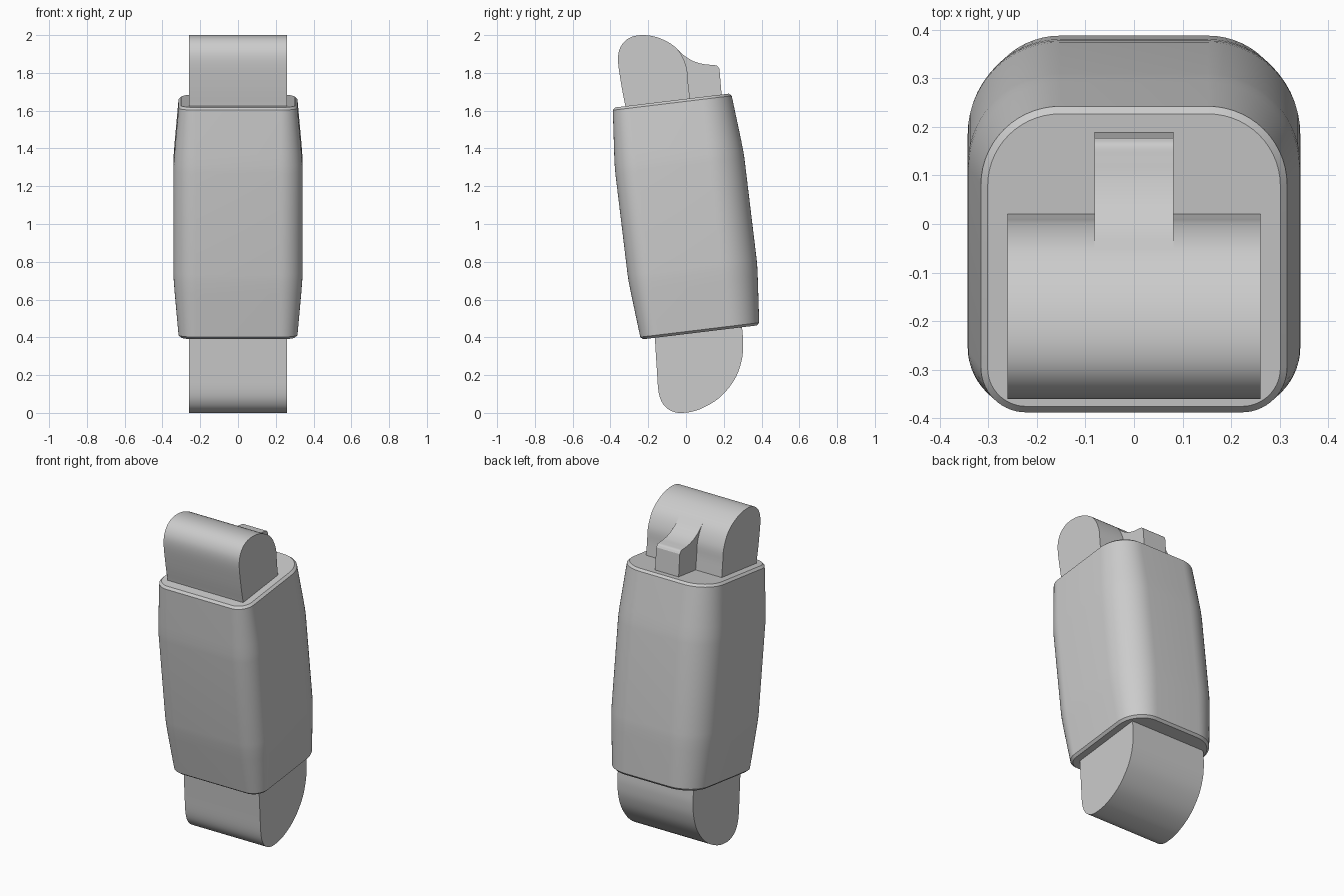
import bpy, bmesh, math
from mathutils import Vector

cube = bpy.data.objects.get("Cube")
if cube:
    bpy.data.objects.remove(cube, do_unlink=True)

grey = bpy.data.materials.new("light grey")
grey.use_nodes = True
COLOR = (0.6, 0.6, 0.6, 1)
grey.diffuse_color = COLOR
grey.node_tree.nodes["Principled BSDF"].inputs["Base Color"].default_value = COLOR


def finish(name, bm, angle=30):
    """Turn a bmesh into a smooth-shaded object with sharp edges kept."""
    bmesh.ops.recalc_face_normals(bm, faces=bm.faces)
    mesh = bpy.data.meshes.new(name)
    bm.to_mesh(mesh)
    bm.free()
    mesh.materials.append(grey)
    obj = bpy.data.objects.new(name, mesh)
    bpy.context.collection.objects.link(obj)
    bpy.ops.object.select_all(action='DESELECT')
    obj.select_set(True)
    bpy.context.view_layer.objects.active = obj
    bpy.ops.object.shade_smooth_by_angle(angle=math.radians(angle))
    return obj


def loft(name, rings):
    """Skin a list of matching closed rings and cap both ends."""
    bm = bmesh.new()
    loops = [[bm.verts.new(p) for p in ring] for ring in rings]
    n = len(loops[0])
    for a, b in zip(loops, loops[1:]):
        for i in range(n):
            j = (i + 1) % n
            bm.faces.new((a[i], a[j], b[j], b[i]))
    bm.faces.new(loops[0])
    bm.faces.new(loops[-1])
    return finish(name, bm)


def spline(points, steps=5):
    """Smooth open curve through the points."""
    p = [Vector(q) for q in points]
    p = [2 * p[0] - p[1]] + p + [2 * p[-1] - p[-2]]
    out = []
    for a, b, c, d in zip(p, p[1:], p[2:], p[3:]):
        for k in range(steps):
            t = k / steps
            out.append(0.5 * (2 * b + (c - a) * t + (2 * a - 5 * b + 4 * c - d) * t ** 2
                              + (3 * b - a - 3 * c + d) * t ** 3))
    return out + [p[-2]]


def extrude_profile(name, profile, half_width):
    """Side profile (y, z) extruded across x."""
    return loft(name, [[(x, y, z) for y, z in profile] for x in (-half_width, half_width)])


def section(inset, w, steps=14):
    """Rounded rectangle with wider corners at the back than at the front."""
    hx, hy = 0.342 - inset, 0.344 - inset
    ring = []
    for sx, sy, start in ((1, 1, 0), (-1, 1, 90), (-1, -1, 180), (1, -1, 270)):
        r = (0.19 if sy > 0 else 0.12) - inset
        for k in range(steps + 1):
            a = math.radians(start + 90 * k / steps)
            ring.append((sx * (hx - r) + r * math.cos(a), sy * (hy - r) + r * math.sin(a), w))
    return ring


# Leaning body: tapered ends with a small chamfer around each rim
half = [(0.0, 0.27), (0.0015, 0.31), (0.006, 0.37), (0.027, 0.605), (0.041, 0.618)]
levels = [(d, -w) for d, w in reversed(half)] + half
body = loft("body", [section(d, w) for d, w in levels])
body.rotation_euler.x = math.radians(6.9)
body.location.z = 1.04

# Rounded block rising from the top
top_curve = spline([(-0.32, 1.62), (-0.343, 1.74), (-0.36, 1.87), (-0.345, 1.94), (-0.3, 1.985),
                    (-0.23, 2.0), (-0.14, 1.984), (-0.05, 1.93), (0.0, 1.84), (0.012, 1.74),
                    (0.026, 1.62)])
extrude_profile("top_block", top_curve + [(0.04, 1.5), (-0.305, 1.5)], 0.26)

# Narrow catch flowing down behind the top block
catch_curve = spline([(-0.05, 1.93), (-0.01, 1.892), (0.04, 1.862), (0.09, 1.847), (0.135, 1.842),
                      (0.163, 1.838), (0.177, 1.822)])
extrude_profile("catch", catch_curve + [(0.194, 1.62), (-0.05, 1.62)], 0.081)

# Rounded block hanging below the body
bottom_curve = spline([(-0.165, 0.4), (-0.155, 0.24), (-0.145, 0.11), (-0.12, 0.045), (-0.077, 0.01),
                       (-0.02, 0.0), (0.07, 0.018), (0.177, 0.08), (0.256, 0.175), (0.293, 0.27),
                       (0.303, 0.36), (0.298, 0.44)])
extrude_profile("bottom_block", bottom_curve + [(0.28, 0.58), (-0.18, 0.58)], 0.26)
